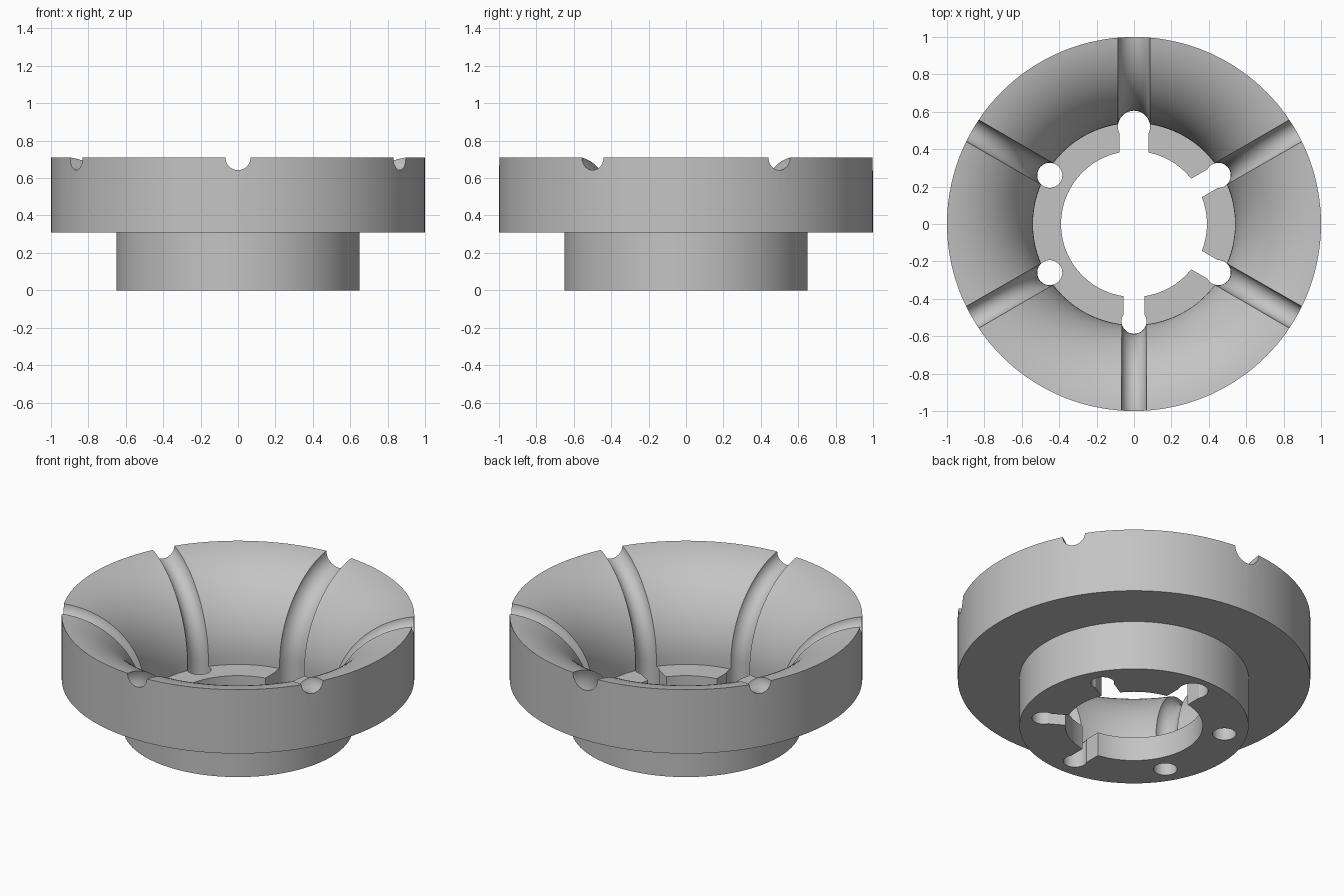
import bpy, bmesh, math
from mathutils import Vector, Matrix

if "Cube" in bpy.data.objects:
    bpy.data.objects.remove(bpy.data.objects["Cube"])

SEGMENTS = 144
RIM_Z, ARC_Z = 0.71, 0.185

grey = bpy.data.materials.new("plain grey")
grey.use_nodes = True
colour = (0.55, 0.55, 0.55, 1)
grey.diffuse_color = colour
grey.node_tree.nodes["Principled BSDF"].inputs["Base Color"].default_value = colour


def flare(throat, steps):
    """Arc in (r, z) rising vertically from the throat and flaring to the rim."""
    a, b = 1 - throat, RIM_Z - ARC_Z
    radius = (a * a + b * b) / (2 * a)
    end = math.asin(b / radius)
    return [(throat + radius * (1 - math.cos(end * i / steps)),
             ARC_Z + radius * math.sin(end * i / steps)) for i in range(steps + 1)]


def make_object(name, bm):
    bmesh.ops.recalc_face_normals(bm, faces=bm.faces)
    mesh = bpy.data.meshes.new(name)
    bm.to_mesh(mesh)
    bm.free()
    mesh.materials.append(grey)
    obj = bpy.data.objects.new(name, mesh)
    bpy.context.collection.objects.link(obj)
    return obj


def bridge_rings(bm, rings, closed):
    """Skin a list of equal vertex rings with quads."""
    count = len(rings[0])
    pairs = list(zip(rings, rings[1:]))
    if closed:
        pairs.append((rings[-1], rings[0]))
    for a, b in pairs:
        for i in range(count):
            j = (i + 1) % count
            bm.faces.new((a[i], a[j], b[j], b[i]))
    if not closed:
        bm.faces.new(rings[0])
        bm.faces.new(rings[-1])


def make_body():
    # Stepped outside, flared bowl, then the inner ledge
    profile = [(0.39, 0), (0.65, 0), (0.65, 0.31), (1, 0.31)]
    profile += flare(0.54, 28)[::-1] + [(0.54, 0.15), (0.39, 0.15)]
    bm = bmesh.new()
    rings = []
    for r, z in profile:
        rings.append([bm.verts.new((r * math.cos(t), r * math.sin(t), z))
                      for t in (math.tau * i / SEGMENTS for i in range(SEGMENTS))])
    bridge_rings(bm, rings, True)
    return make_object("flared_bowl", bm)


def make_groove_cutter(angle, radius):
    # Round channel following the bowl from the rim down through the base
    path = flare(0.52, 28)
    (r0, z0), (r1, z1) = path[-2:]
    path = [(0.52, -0.1)] + path + [(r1 + 6 * (r1 - r0), z1 + 6 * (z1 - z0))]
    path = [Vector((r, 0, z)) for r, z in path]
    bm = bmesh.new()
    rings = []
    for i, p in enumerate(path):
        tangent = (path[min(i + 1, len(path) - 1)] - path[max(i - 1, 0)]).normalized()
        side = Vector((0, 1, 0))
        normal = tangent.cross(side)
        rings.append([bm.verts.new(p + radius * (math.cos(t) * normal + math.sin(t) * side))
                      for t in (math.tau * k / 32 for k in range(32))])
    bridge_rings(bm, rings, False)
    bm.transform(Matrix.Rotation(angle, 4, 'Z'))
    return make_object("groove_cutter", bm)


def make_slot_cutter(angle, half_width):
    # Straight slot through the ledge
    bm = bmesh.new()
    bmesh.ops.create_cube(bm, size=1)
    bm.transform(Matrix.Rotation(angle, 4, 'Z') @ Matrix.Translation((0.41, 0, 0.1))
                 @ Matrix.Diagonal((0.22, 2 * half_width, 0.4, 1)))
    return make_object("slot_cutter", bm)


body = make_body()
cutters = []
for i in range(6):
    angle = math.radians(30 + 60 * i)
    wide = i == 1  # the rear groove is wider
    cutters.append(make_groove_cutter(angle, 0.086 if wide else 0.067))
    cutters.append(make_slot_cutter(angle, 0.077 if wide else 0.057))

for obj in bpy.context.selected_objects:
    obj.select_set(False)
bpy.context.view_layer.objects.active = body
body.select_set(True)
for cutter in cutters:
    cutter.hide_render = True
    cut = body.modifiers.new("cut", 'BOOLEAN')
    cut.operation = 'DIFFERENCE'
    cut.solver = 'EXACT'
    cut.object = cutter
    bpy.ops.object.modifier_apply(modifier=cut.name)
for cutter in cutters:
    bpy.data.objects.remove(cutter)

bpy.ops.object.shade_smooth_by_angle(angle=math.radians(25))
